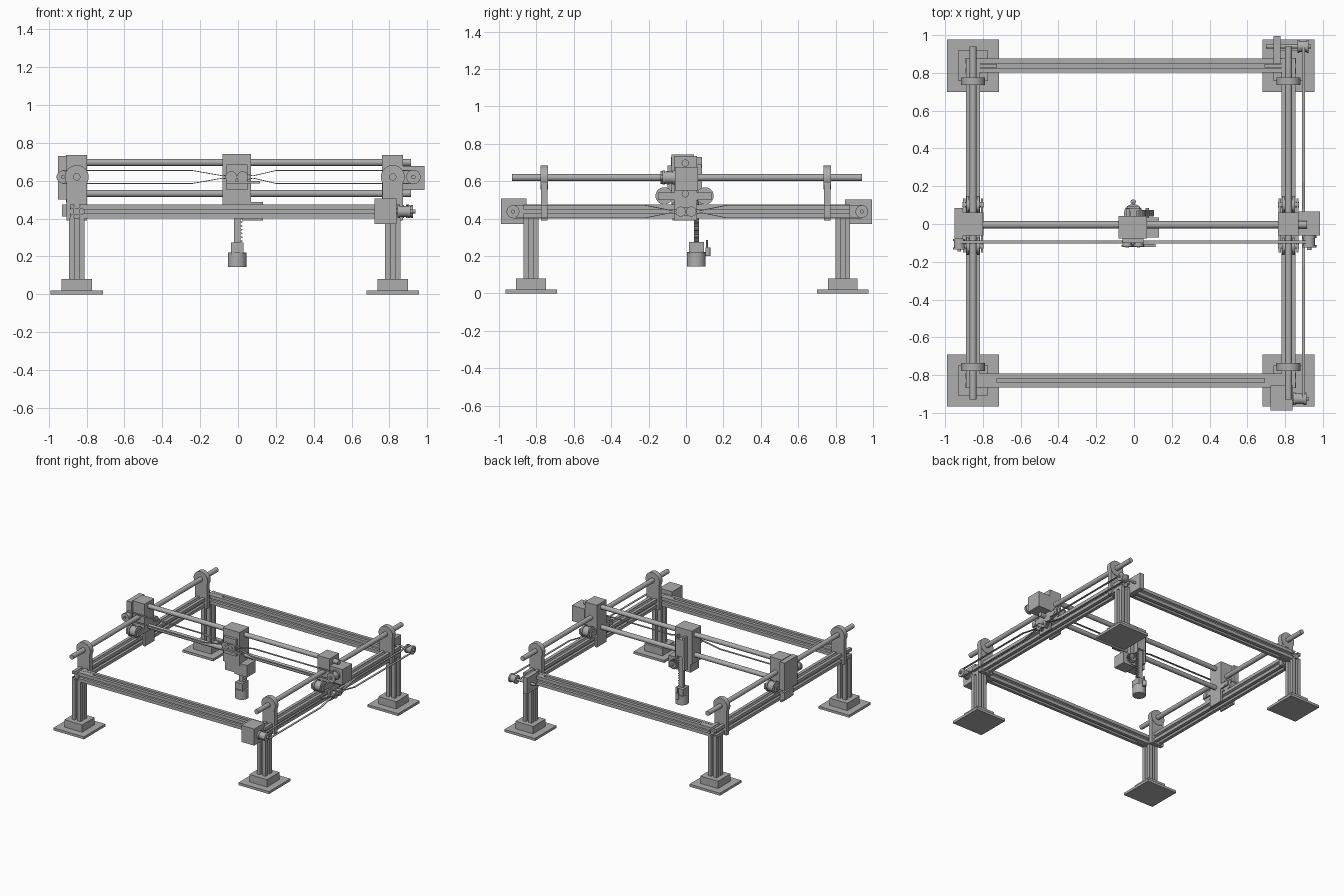
import bpy, bmesh, math
from mathutils import Vector, Matrix

cube = bpy.data.objects.get("Cube")
if cube:
    bpy.data.objects.remove(cube, do_unlink=True)

grey = bpy.data.materials.new("mid_grey")
grey.use_nodes = True
COLOUR = (0.42, 0.42, 0.42, 1)
grey.diffuse_color = COLOUR
grey.node_tree.nodes["Principled BSDF"].inputs["Base Color"].default_value = COLOUR

# Each matrix maps profile u, v and depth to world axes
TURN = {
    "x": Matrix(((0, 0, 1), (1, 0, 0), (0, 1, 0))),
    "y": Matrix(((1, 0, 0), (0, 0, 1), (0, 1, 0))),
    "z": Matrix.Identity(3),
}


def prism(name, outline, axis, start, end, centre=(0, 0), smooth=False):
    """Extrude a closed outline along an axis."""
    bm = bmesh.new()
    rings = [[bm.verts.new(TURN[axis] @ Vector((u + centre[0], v + centre[1], d)))
              for u, v in outline] for d in (start, end)]
    bm.faces.new(rings[0])
    bm.faces.new(rings[1])
    n = len(outline)
    for i in range(n):
        j = (i + 1) % n
        bm.faces.new((rings[0][i], rings[0][j], rings[1][j], rings[1][i]))
    bmesh.ops.recalc_face_normals(bm, faces=bm.faces)
    mesh = bpy.data.meshes.new(name)
    bm.to_mesh(mesh)
    bm.free()
    mesh.materials.append(grey)
    ob = bpy.data.objects.new(name, mesh)
    bpy.context.collection.objects.link(ob)
    if smooth:
        bpy.ops.object.select_all(action="DESELECT")
        ob.select_set(True)
        bpy.context.view_layer.objects.active = ob
        bpy.ops.object.shade_smooth_by_angle()
    return ob


def box(name, x, y, z):
    return prism(name, [(x[0], y[0]), (x[1], y[0]), (x[1], y[1]), (x[0], y[1])], "z", *z)


def arc(r, a=0, b=360, n=32):
    return [(r * math.cos(math.radians(a + (b - a) * i / n)),
             r * math.sin(math.radians(a + (b - a) * i / n))) for i in range(n)]


def cyl(name, axis, centre, r, start, end, n=32):
    return prism(name, arc(r, n=n), axis, start, end, centre, True)


def slotted(name, axis, centre, start, end, h=0.037):
    """Aluminium bar with a T slot in each of its four sides."""
    s, lip, w, d = 0.011, 0.007, 0.018, 0.02
    side = [(h, -h), (h, -s), (h - lip, -s), (h - lip, -w), (h - d, -s),
            (h - d, s), (h - lip, w), (h - lip, s), (h, s)]
    outline = []
    for k in range(4):
        c, sn = round(math.cos(k * math.pi / 2)), round(math.sin(k * math.pi / 2))
        outline += [(u * c - v * sn, u * sn + v * c) for u, v in side]
    return prism(name, outline, axis, start, end, centre)


def pulley(name, axis, centre, r, start, end):
    """Flanged belt wheel."""
    t = (end - start) * 0.2
    cyl(name + "_hub", axis, centre, r * 0.85, start, end)
    cyl(name + "_flange_a", axis, centre, r, start, start + t)
    cyl(name + "_flange_b", axis, centre, r, end - t, end)
    cyl(name + "_bolt", axis, centre, r * 0.3, start - t, end + t)


def belt(name, axis, points, start, end, t=0.002):
    """Thin strap following a path."""
    prism(name, [(u, v + t) for u, v in points] + [(u, v - t) for u, v in reversed(points)],
          axis, start, end)


LX, RX, FY, BY = -0.852, 0.818, -0.828, 0.838
RAIL_Z, ROD_Z = 0.438, 0.62

# Feet and legs
for sx, x in (("left", LX), ("right", RX)):
    for sy, y in (("front", FY), ("back", BY)):
        tag = f"{sy}_{sx}"
        box("foot_plate_" + tag, (x - .138, x + .138), (y - .138, y + .138), (0, .02))
        box("foot_socket_" + tag, (x - .08, x + .08), (y - .08, y + .08), (.02, .08))
        slotted("leg_" + tag, "z", (x, y), .08, .402, .04)

# Base frame
for tag, x in (("left", LX), ("right", RX)):
    slotted("side_beam_" + tag, "y", (x, RAIL_Z), -.868, .878)
for tag, y in (("front", FY), ("back", BY)):
    slotted("cross_beam_" + tag, "x", (y, RAIL_Z), LX + .037, RX - .037)
    for x in (LX + .037, RX - .127):
        box("corner_key_" + tag, (x, x + .09), (y - .01, y + .01), (.402, .474))

# Long guide rods with round-topped holders
for tag, x in (("left", LX), ("right", RX)):
    cyl("side_rod_" + tag, "y", (x, ROD_Z), .019, -.93, .94)
    for y in (-.757, .755):
        shape = [(-.055, -.23), (.055, -.23)] + arc(.055, 0, 180, 20) + [(-.055, 0)]
        prism("rod_holder_" + tag, shape, "y", y - .017, y + .017, (x, ROD_Z), True)
        cyl("holder_ring_" + tag, "y", (x, ROD_Z), .063, y - .02, y + .02)

# End carriages riding on the side beams
for tag, x in (("left", LX), ("right", RX)):
    box("end_carriage_" + tag, (x - .056, x + .053), (-.062, .06), (.485, .735))
    for s in (-1, 1):
        px = x + s * .047
        box("carriage_skirt_" + tag, (px - .008, px + .008), (-.062, .06), (.39, .5))
        box("roller_arm_" + tag, (px - .006, px + .006), (-.15, .135), (.5, .54))
    for y in (-.117, .102):
        pulley("roller_" + tag, "x", (y, .522), .046, x - .034, x + .034)
        cyl("roller_axle_" + tag, "x", (y, .522), .014, x - .055, x + .055)

# Bridge rods
for tag, z in (("upper", .697), ("lower", .533)):
    cyl("bridge_rod_" + tag, "x", (-.004, z), .019, -.9, .915)

# Bridge drive: idler on one side, motor on the other
box("idler_plate", (-.95, -.905), (-.08, .085), (.5, .73))
box("idler_mount", (-.93, -.9), (-.06, .06), (.41, .475))
pulley("bridge_idler", "y", (-.925, ROD_Z), .034, -.135, -.08)
box("bridge_motor", (.87, .985), (-.06, .065), (.55, .677))
pulley("bridge_drive_wheel", "y", (.927, ROD_Z), .038, -.125, -.06)
for s, tag in ((1, "upper"), (-1, "lower")):
    z = ROD_Z + s * .034
    belt("bridge_belt_" + tag, "y",
         [(-.925, z), (-.24, z), (-.08, ROD_Z + s * .006), (-.02, ROD_Z + s * .02),
          (.02, ROD_Z + s * .02), (.08, ROD_Z + s * .006), (.2, z), (.927, z)], -.104, -.088)

# Side drive: motor at the front, idler at the back
box("side_motor", (.722, .838), (-.988, -.852), (.372, .507))
pulley("side_drive_wheel", "x", (-.925, RAIL_Z), .034, .842, .912)
box("side_idler_plate", (.738, .776), (.85, .995), (.372, .503))
cyl("side_idler_shaft", "x", (.94, RAIL_Z), .01, .7, .93)
pulley("side_idler", "x", (.94, RAIL_Z), .034, .865, .925)
for s, tag in ((1, "upper"), (-1, "lower")):
    z = RAIL_Z + s * .034
    belt("side_belt_" + tag, "x",
         [(-.925, z), (-.22, z), (-.08, RAIL_Z + s * .006), (-.02, RAIL_Z + s * .02),
          (.02, RAIL_Z + s * .02), (.08, RAIL_Z + s * .006), (.22, z), (.94, z)], .889, .905)
for y in (-.028, .028):
    pulley("side_belt_clamp", "x", (y, RAIL_Z), .027, .873, .908)

# Tool carriage in the middle of the bridge
box("tool_carriage", (-.083, .07), (-.078, .042), (.47, .742))
box("carriage_lower", (-.07, .06), (-.07, .04), (.4, .47))
box("belt_block", (-.062, .05), (-.1, -.078), (.55, .685))
box("belt_block_lip", (-.062, .115), (-.122, -.106), (.585, .6))
for x in (-.036, .024):
    pulley("carriage_belt_wheel", "y", (x, ROD_Z), .03, -.118, -.09)
    cyl("carriage_bolt", "y", (x, .545), .006, -.085, -.07, 12)

# Lifting motor, gear and toothed rack
box("lift_motor", (.02, .132), (-.072, .035), (.39, .487))
teeth = []
for i in range(16):
    a = 2 * math.pi * i / 16
    for r, da in ((.026, -.12), (.036, -.06), (.036, .06), (.026, .12)):
        teeth.append((r * math.cos(a + da), r * math.sin(a + da)))
prism("lift_gear", teeth, "y", .04, .074, (.07, .44))
cyl("gear_shaft", "y", (.07, .44), .01, .03, .085, 16)
rack = [(-.022, .25), (.012, .25)]
for i in range(20):
    z = .255 + i * .02
    rack += [(.012, z), (.024, z + .004), (.024, z + .009), (.012, z + .013)]
rack += [(.012, .67), (-.022, .67)]
prism("lift_rack", rack, "y", .042, .07)
box("rack_guide_left", (-.042, -.024), (.04, .082), (.42, .69))
box("rack_guide_right", (.026, .036), (.04, .082), (.5, .69))
box("rack_keeper", (-.042, .036), (.07, .085), (.53, .67))

# Tool head
box("tool_bracket", (-.038, .03), (.015, .095), (.215, .275))
cyl("tool_body", "z", (-.004, .055), .05, .145, .222)
cyl("tool_knob", "z", (-.004, .117), .014, .2, .245, 16)
cyl("tool_pin", "z", (-.004, .112), .006, .24, .285, 12)
